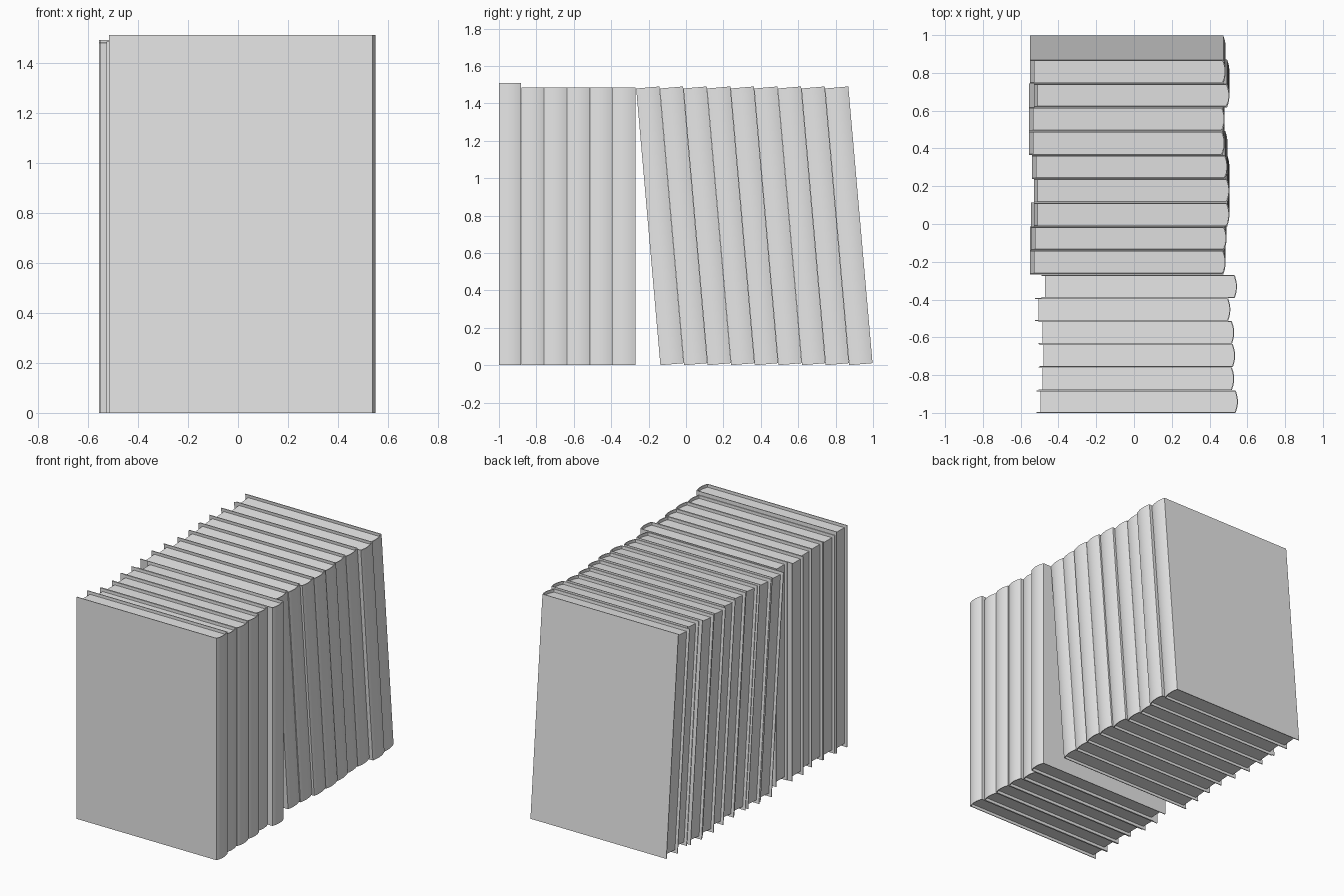
import bpy, bmesh, math

old = bpy.data.objects.get("Cube")
if old:
    bpy.data.objects.remove(old, do_unlink=True)

grey = bpy.data.materials.new("plain grey")
grey.diffuse_color = (0.8, 0.8, 0.8, 1)
grey.use_nodes = True
grey.node_tree.nodes["Principled BSDF"].inputs["Base Color"].default_value = (0.8, 0.8, 0.8, 1)

BOARD = 0.005    # cover thickness
INSET = 0.02     # how far the pages sit back from the cover edges
BULGE = 0.012    # roundness of the spine
STEPS = 10
LEAN = math.radians(5.0)


def spine_arc(right, thick, inset):
    """Rounded spine line from the front board to the back board."""
    pts = []
    for i in range(STEPS + 1):
        t = 2 * i / STEPS - 1
        y = thick / 2 + t * (thick / 2 - inset)
        pts.append((right - inset - BULGE * t * t, y))
    return pts


def prism(name, outline, z0, z1, origin, lean):
    """Extrude an outline of (x, y) points upward."""
    bm = bmesh.new()
    face = bm.faces.new([bm.verts.new((x, y, z0)) for x, y in outline])
    top = bmesh.ops.extrude_face_region(bm, geom=[face])
    verts = [g for g in top["geom"] if isinstance(g, bmesh.types.BMVert)]
    bmesh.ops.translate(bm, verts=verts, vec=(0, 0, z1 - z0))
    bmesh.ops.recalc_face_normals(bm, faces=bm.faces)
    mesh = bpy.data.meshes.new(name)
    bm.to_mesh(mesh)
    bm.free()
    mesh.materials.append(grey)
    obj = bpy.data.objects.new(name, mesh)
    bpy.context.collection.objects.link(obj)
    obj.location = (0, origin, 0)
    obj.rotation_euler = (lean, 0, 0)
    bpy.ops.object.select_all(action='DESELECT')
    obj.select_set(True)
    bpy.context.view_layer.objects.active = obj
    bpy.ops.object.shade_smooth_by_angle(angle=math.radians(30))


def book(label, right, width, thick, height, origin, lean=0.0):
    left = right - width
    outer = spine_arc(right, thick, 0)
    inner = spine_arc(right, thick, BOARD)
    # U-shaped cover: outer line, then back along the inner line
    cover = ([(left, 0)] + outer + [(left, thick), (left, thick - BOARD)]
             + inner[::-1] + [(left, BOARD)])
    prism("cover_" + label, cover, 0, height, origin, lean)
    # Page block, set back at the top, bottom and fore edge
    pages = [(left + INSET, BOARD)] + inner + [(left + INSET, thick - BOARD)]
    prism("pages_" + label, pages, INSET, height - INSET, origin, lean)


# Upright books, the first one slightly larger
book("upright_1", 0.55, 1.065, 0.119, 1.51, -1.0)
for i, right in enumerate([0.53, 0.535, 0.53, 0.51, 0.545]):
    book(f"upright_{i + 2}", right, 1.035, 0.1215, 1.485, -0.88 + 0.122 * i)

# Leaning books
for i, right in enumerate([0.485, 0.49, 0.505, 0.505, 0.495, 0.48, 0.48, 0.505, 0.485]):
    book(f"leaning_{i + 1}", right, 1.035, 0.1252, 1.485, -0.137 + 0.1262 * i, LEAN)
